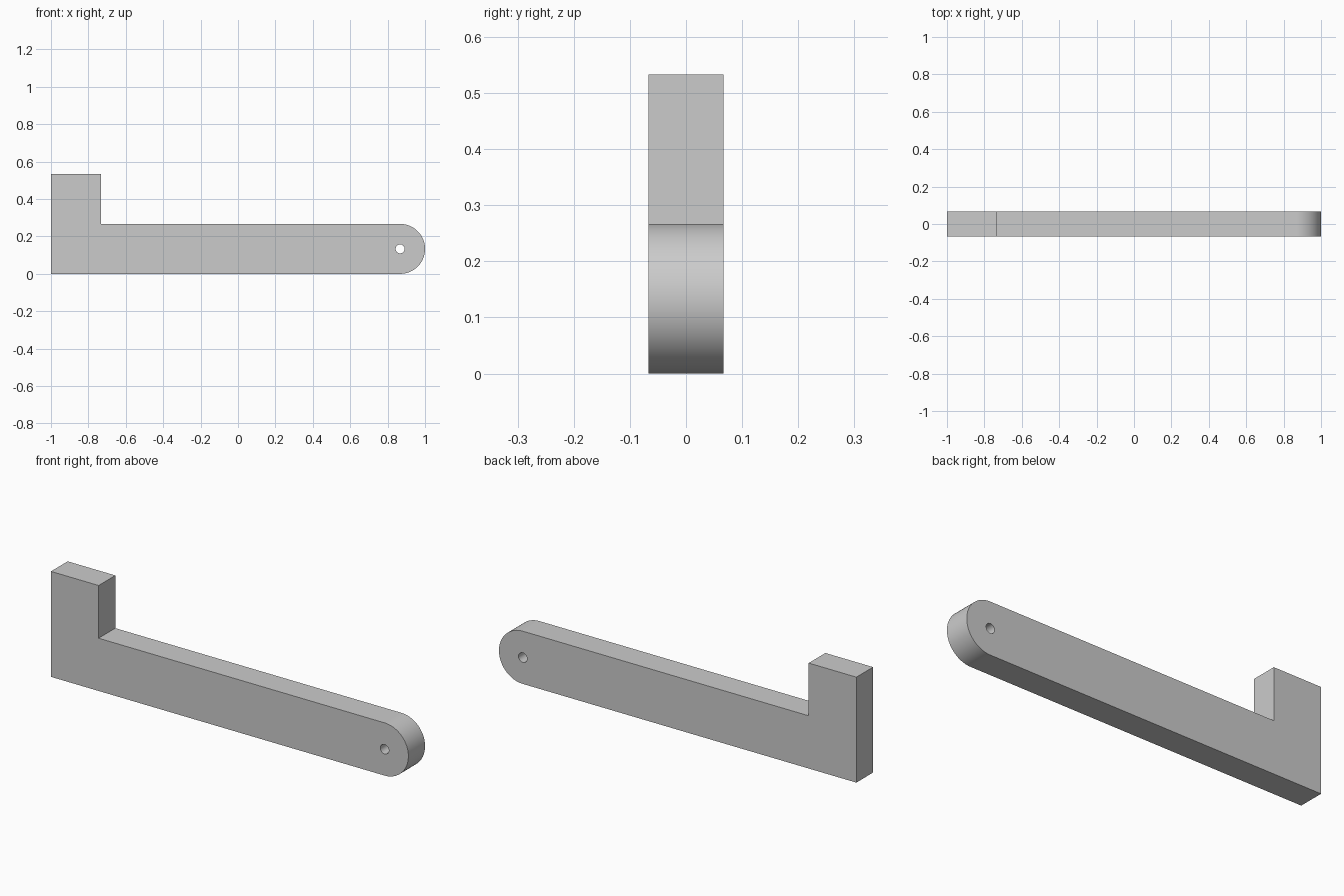
import bpy
import bmesh
from math import cos, sin, pi, radians

cube = bpy.data.objects.get("Cube")
if cube:
    bpy.data.objects.remove(cube, do_unlink=True)

W = 4 / 15              # bar height and upright width
R = W / 2               # rounded end radius
THICK = W / 2
PIVOT = (1 - R, R)
HOLE_R = 0.024


def arc(radius, start, end, steps):
    return [(PIVOT[0] + radius * cos(start + (end - start) * i / steps),
             PIVOT[1] + radius * sin(start + (end - start) * i / steps))
            for i in range(steps + 1)]


# Side profile: upright block, long bar, round end, and pivot hole
outline = [(-1, 2 * W), (-1, 0)] + arc(R, -pi / 2, pi / 2, 48) + [(W - 1, W), (W - 1, 2 * W)]
hole = arc(HOLE_R, 0, 2 * pi, 32)[:-1]

curve = bpy.data.curves.new("lever_arm", 'CURVE')
curve.dimensions = '2D'
curve.fill_mode = 'BOTH'
curve.extrude = THICK / 2
for points in (outline, hole):
    spline = curve.splines.new('POLY')
    spline.points.add(len(points) - 1)
    for point, (x, z) in zip(spline.points, points):
        point.co = (x, z, 0, 1)
    spline.use_cyclic_u = True

arm = bpy.data.objects.new("lever_arm", curve)
bpy.context.collection.objects.link(arm)
arm.rotation_euler.x = radians(90)

# Solid mesh with crisp edges and smooth round walls
bpy.ops.object.select_all(action='DESELECT')
arm.select_set(True)
bpy.context.view_layer.objects.active = arm
bpy.ops.object.convert(target='MESH')
bpy.ops.object.transform_apply(location=False, rotation=True, scale=False)
bm = bmesh.new()
bm.from_mesh(arm.data)
bmesh.ops.remove_doubles(bm, verts=bm.verts, dist=0.0001)
bmesh.ops.recalc_face_normals(bm, faces=bm.faces)
bm.to_mesh(arm.data)
bm.free()
bpy.ops.object.shade_smooth_by_angle(angle=radians(30))

# Plain grey
grey = bpy.data.materials.new("light_grey")
grey.use_nodes = True
color = (0.6, 0.6, 0.6, 1)
grey.diffuse_color = color
grey.node_tree.nodes["Principled BSDF"].inputs["Base Color"].default_value = color
arm.data.materials.clear()
arm.data.materials.append(grey)
